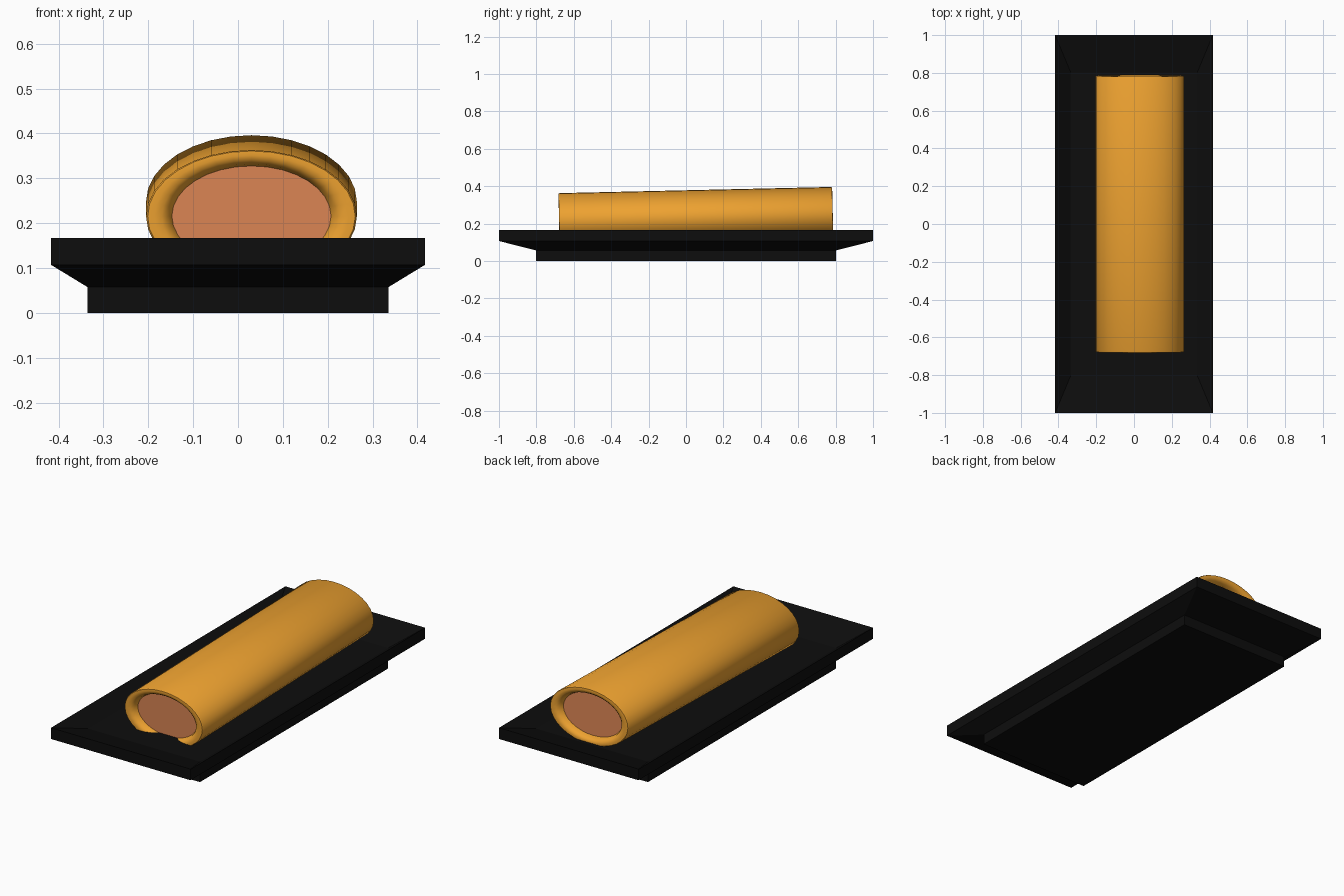
import bpy, bmesh, math
from mathutils import Matrix

if "Cube" in bpy.data.objects:
    bpy.data.objects.remove(bpy.data.objects["Cube"])


def material(name, rgb):
    m = bpy.data.materials.new(name)
    m.diffuse_color = (*rgb, 1)
    m.use_nodes = True
    m.node_tree.nodes["Principled BSDF"].inputs["Base Color"].default_value = m.diffuse_color
    return m


def loft(name, rings, mats, cap_mat=0, matrix=None):
    """Skin a list of equal-length point rings and cap both ends."""
    bm = bmesh.new()
    loops = [[bm.verts.new(p) for p in ring] for ring in rings]
    n = len(loops[0])
    for a, b in zip(loops, loops[1:]):
        for i in range(n):
            j = (i + 1) % n
            bm.faces.new((a[i], a[j], b[j], b[i]))
    for cap in (loops[0][::-1], loops[-1]):
        bm.faces.new(cap).material_index = cap_mat
    bmesh.ops.recalc_face_normals(bm, faces=bm.faces)
    mesh = bpy.data.meshes.new(name)
    bm.to_mesh(mesh)
    bm.free()
    obj = bpy.data.objects.new(name, mesh)
    bpy.context.collection.objects.link(obj)
    for m in mats:
        mesh.materials.append(m)
    if matrix:
        obj.matrix_world = matrix
    return obj


def rect(hx, hy, z):
    return [(-hx, -hy, z), (hx, -hy, z), (hx, hy, z), (-hx, hy, z)]


def oval(scale, y, n=32):
    return [(0.235 * scale * math.cos(2 * math.pi * i / n), y,
             0.148 * scale * math.sin(2 * math.pi * i / n)) for i in range(n)]


black = material("black", (0.004, 0.004, 0.004))
orange = material("orange", (0.85, 0.36, 0.03))
salmon = material("salmon", (0.72, 0.24, 0.09))

# Tray: foot, flared underside, rim, then the shallow dished top
loft("tray", [rect(0.335, 0.803, 0), rect(0.335, 0.803, 0.057),
              rect(0.417, 1.0, 0.107), rect(0.417, 1.0, 0.167),
              rect(0.335, 0.803, 0.11)], [black])

# Roll: tilted oval tube with rounded lips around a recessed filling
half = 0.732
lip = [(0.755, half - 0.035), (0.79, half - 0.014), (0.85, half - 0.003),
       (0.92, half), (0.985, half - 0.001), (1.0, half - 0.006)]
rings = [oval(s, -y) for s, y in lip] + [oval(s, y) for s, y in reversed(lip)]
place = Matrix.Translation((0.03, 0.053, 0.2315)) @ Matrix.Rotation(math.radians(1.3), 4, 'X')
roll = loft("roll", rings, [orange, salmon], 1, place)
bpy.context.view_layer.objects.active = roll
roll.select_set(True)
bpy.ops.object.shade_smooth_by_angle(angle=math.radians(40))
